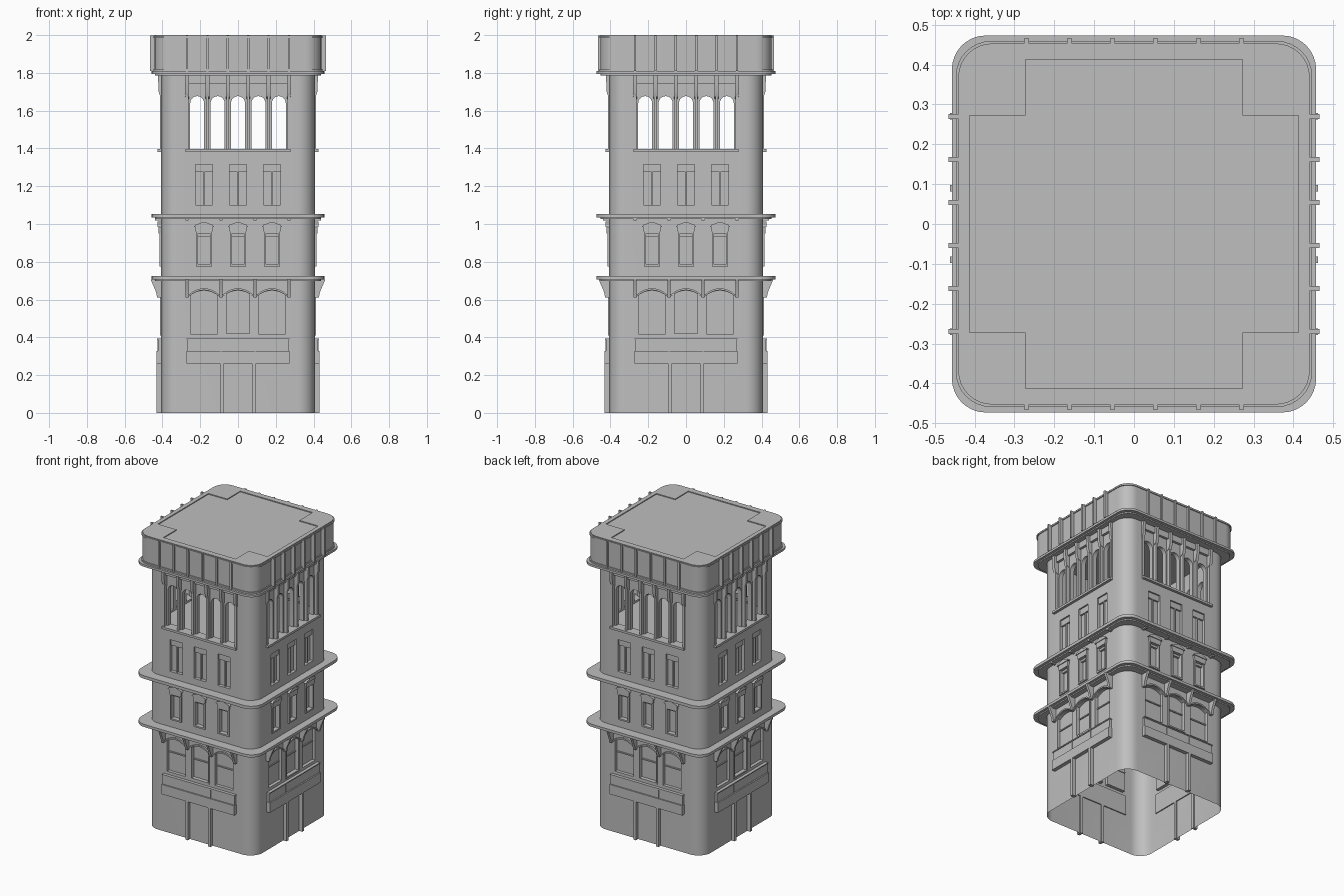
import bpy, bmesh, math
from mathutils import Matrix

cube = bpy.data.objects.get("Cube")
if cube:
    bpy.data.objects.remove(cube)

stone = bpy.data.materials.new("grey stone")
stone.use_nodes = True
GREY = (0.52, 0.52, 0.52, 1)
stone.diffuse_color = GREY
stone.node_tree.nodes["Principled BSDF"].inputs["Base Color"].default_value = GREY

BAYS = (-0.18, 0, 0.18)
RIBS = (-0.27, -0.162, -0.054, 0.054, 0.162, 0.27)


def loft(bm, a, b):
    """Closed solid between two matching outlines."""
    va, vb = [bm.verts.new(p) for p in a], [bm.verts.new(p) for p in b]
    n = len(a)
    bm.faces.new(va)
    bm.faces.new(vb[::-1])
    for i in range(n):
        bm.faces.new((va[i], vb[i], vb[(i + 1) % n], va[(i + 1) % n]))


def panel(bm, outline, d0, d1):
    """Outline in (x, z), from depth d0 to d1 out from the tower axis."""
    loft(bm, [(x, -d0, z) for x, z in outline], [(x, -d1, z) for x, z in outline])


def box(bm, x, w, z0, z1, d0, d1):
    panel(bm, [(x - w / 2, z0), (x + w / 2, z0), (x + w / 2, z1), (x - w / 2, z1)], d0, d1)


def bracket(bm, x, w, profile):
    """Side profile in (depth, z), extruded across the width."""
    loft(bm, *[[(x + s * w / 2, -d, z) for d, z in profile] for s in (-1, 1)])


def arch(x, w, z0, spring, rise, n=10):
    """Opening outline with an elliptical head."""
    head = [(x + w / 2 * math.cos(math.pi * i / n), spring + rise * math.sin(math.pi * i / n))
            for i in range(n + 1)]
    return [(x - w / 2, z0), (x + w / 2, z0)] + head


def segment(x, w, z0, spring, rise, n=8):
    """Opening outline with a shallow arched head."""
    head = [(x + w * (0.5 - i / n), spring + rise * (1 - (1 - 2 * i / n) ** 2)) for i in range(n + 1)]
    return [(x - w / 2, z0), (x + w / 2, z0)] + head


def slab(bm, hx, hy, r, z0, z1, n=8):
    """Rounded rectangular prism."""
    pts = []
    for k, (sx, sy) in enumerate(((1, 1), (-1, 1), (-1, -1), (1, -1))):
        for i in range(n + 1):
            a = math.pi / 2 * (k + i / n)
            pts.append((sx * (hx - r) + r * math.cos(a), sy * (hy - r) + r * math.sin(a)))
    loft(bm, [(x, y, z0) for x, y in pts], [(x, y, z1) for x, y in pts])


def finish(name, bm, four=True):
    """Repeat on the four sides and make the object."""
    if four:
        base = bm.verts[:] + bm.edges[:] + bm.faces[:]
        for k in range(1, 4):
            new = bmesh.ops.duplicate(bm, geom=base)["geom"]
            bmesh.ops.rotate(bm, verts=[v for v in new if isinstance(v, bmesh.types.BMVert)],
                             matrix=Matrix.Rotation(k * math.pi / 2, 3, 'Z'))
    bmesh.ops.recalc_face_normals(bm, faces=bm.faces)
    me = bpy.data.meshes.new(name)
    bm.to_mesh(me)
    bm.free()
    me.materials.append(stone)
    ob = bpy.data.objects.new(name, me)
    bpy.context.collection.objects.link(ob)
    return ob


def select(ob):
    bpy.ops.object.select_all(action='DESELECT')
    ob.select_set(True)
    bpy.context.view_layer.objects.active = ob


def cut(ob, cutter):
    select(ob)
    mod = ob.modifiers.new("cut", 'BOOLEAN')
    mod.operation, mod.solver, mod.object = 'DIFFERENCE', 'EXACT', cutter
    bpy.ops.object.modifier_apply(modifier=mod.name)
    bpy.data.objects.remove(cutter)


# Tower shaft with rounded corners
bm = bmesh.new()
slab(bm, 0.407, 0.407, 0.09, 0, 1.805)
shaft = finish("tower_shaft", bm, False)
# Hollow bell chamber
bm = bmesh.new()
slab(bm, 0.36, 0.36, 0.05, 1.385, 1.795)
cut(shaft, finish("chamber_cutter", bm, False))
# Recessed windows and belfry bays
bm = bmesh.new()
box(bm, 0, 0.54, 1.395, 1.745, 0.39, 0.5)
for x in BAYS:
    box(bm, x, 0.092, 1.10, 1.315, 0.385, 0.5)
    box(bm, x, 0.066, 0.785, 0.96, 0.385, 0.5)
    panel(bm, segment(x, 0.137, 0.415, 0.625, 0.022), 0.385, 0.5)
cut(shaft, finish("window_cutter", bm))
# Five arched openings on each side
bm = bmesh.new()
for i in range(-2, 3):
    panel(bm, arch(i * 0.108, 0.074, 1.397, 1.64, 0.037), 0.33, 0.45)
cut(shaft, finish("belfry_cutter", bm))
# Open underside
bm = bmesh.new()
bm.from_mesh(shaft.data)
bmesh.ops.delete(bm, geom=[f for f in bm.faces if f.calc_center_median().z < 1e-4], context='FACES')
bm.to_mesh(shaft.data)
bm.free()

# Cornices
for name, z0, z1 in (("lower_cornice", 0.706, 0.724), ("middle_cornice", 1.034, 1.054),
                     ("upper_cornice", 1.795, 1.81)):
    bm = bmesh.new()
    slab(bm, 0.457, 0.473, 0.085, z0, z1)
    slab(bm, 0.44, 0.452, 0.085, z0 - 0.008, z0)
    finish(name, bm, False)

# Parapet block with a cross-shaped sunken roof
bm = bmesh.new()
slab(bm, 0.441, 0.453, 0.085, 1.81, 2.0)
parapet = finish("parapet", bm, False)
bm = bmesh.new()
a, b = 0.272, 0.413
cross = [(b, -a), (b, a), (a, a), (a, b), (-a, b), (-a, a), (-b, a), (-b, -a),
         (-a, -a), (-a, -b), (a, -b), (a, -a)]
loft(bm, [(x, y, 1.988) for x, y in cross], [(x, y, 2.1) for x, y in cross])
cut(parapet, finish("roof_cutter", bm, False))
bm = bmesh.new()
slab(bm, 0.447, 0.459, 0.088, 1.984, 1.994)
slab(bm, 0.447, 0.459, 0.088, 1.81, 1.82)
rim = finish("parapet_rims", bm, False)
bm = bmesh.new()
for x in RIBS:
    box(bm, x, 0.012, 1.81, 1.998, 0.43, 0.466)
finish("parapet_ribs", bm)

# Belfry columns, brackets and sill
bm = bmesh.new()
for x in RIBS:
    box(bm, x, 0.014, 1.39, 1.70, 0.385, 0.412)
    bracket(bm, x, 0.02, [(0.385, 1.66), (0.412, 1.675), (0.42, 1.70), (0.424, 1.795), (0.385, 1.795)])
finish("belfry_columns", bm)
bm = bmesh.new()
box(bm, 0, 0.556, 1.382, 1.397, 0.38, 0.425)
finish("belfry_sill", bm)

# Window mullions on the third storey
bm = bmesh.new()
for x in BAYS:
    box(bm, x, 0.006, 1.10, 1.275, 0.38, 0.397)
    box(bm, x, 0.092, 1.275, 1.315, 0.38, 0.397)
finish("upper_window_mullions", bm)

# Second storey frames with gabled hoods
bm = bmesh.new()
for x in BAYS:
    for s in (-1, 1):
        box(bm, x + s * 0.037, 0.01, 0.78, 0.955, 0.38, 0.416)
    box(bm, x, 0.084, 0.776, 0.786, 0.38, 0.416)
    box(bm, x, 0.066, 0.935, 0.96, 0.38, 0.40)
    panel(bm, [(x - 0.045, 0.965), (x - 0.04, 0.95), (x + 0.04, 0.95), (x + 0.045, 0.965),
               (x + 0.045, 0.993), (x, 1.01), (x - 0.045, 0.993)], 0.40, 0.42)
    panel(bm, [(x - 0.053, 0.985), (x + 0.053, 0.985), (x + 0.045, 0.996), (x, 1.012),
               (x - 0.045, 0.996)], 0.40, 0.425)
finish("gabled_window_frames", bm)

# Small blocks below the middle cornice
bm = bmesh.new()
for x in (-0.27, -0.09, 0.09, 0.27):
    box(bm, x, 0.016, 1.018, 1.034, 0.40, 0.44)
finish("cornice_blocks", bm)

# Brackets below the lower cornice with arched bands between them
bm = bmesh.new()
for x in (-0.27, -0.09, 0.09, 0.27):
    bracket(bm, x, 0.016, [(0.40, 0.61), (0.428, 0.61), (0.434, 0.64), (0.462, 0.706), (0.40, 0.706)])
finish("cornice_brackets", bm)
bm = bmesh.new()
for x in BAYS:
    low = segment(x, 0.164, 0, 0.615, 0.035)[2:]
    panel(bm, low + [(p, z + 0.01) for p, z in low[::-1]], 0.40, 0.418)
finish("arched_bands", bm)

# Arched window transoms and centre frame
bm = bmesh.new()
for x in BAYS:
    box(bm, x, 0.137, 0.54, 0.548, 0.38, 0.392)
for s in (-1, 1):
    box(bm, s * 0.066, 0.009, 0.412, 0.63, 0.38, 0.412)
box(bm, 0, 0.14, 0.41, 0.42, 0.38, 0.412)
finish("arched_window_trim", bm)

# Shopfront fascia and posts
bm = bmesh.new()
box(bm, 0, 0.54, 0.325, 0.393, 0.40, 0.423)
box(bm, 0, 0.545, 0.262, 0.328, 0.40, 0.432)
box(bm, 0, 0.545, 0.388, 0.395, 0.40, 0.428)
for x in (-0.09, 0.09):
    box(bm, x, 0.006, 0.328, 0.39, 0.40, 0.426)
finish("shopfront_fascia", bm)
bm = bmesh.new()
for x in (-0.085, 0.085):
    box(bm, x, 0.02, 0, 0.264, 0.40, 0.431)
finish("shopfront_posts", bm)

# Smooth corners, crisp edges
for ob in (o for o in bpy.context.scene.objects if o.type == 'MESH'):
    select(ob)
    bpy.ops.object.shade_smooth_by_angle(angle=math.radians(30))
